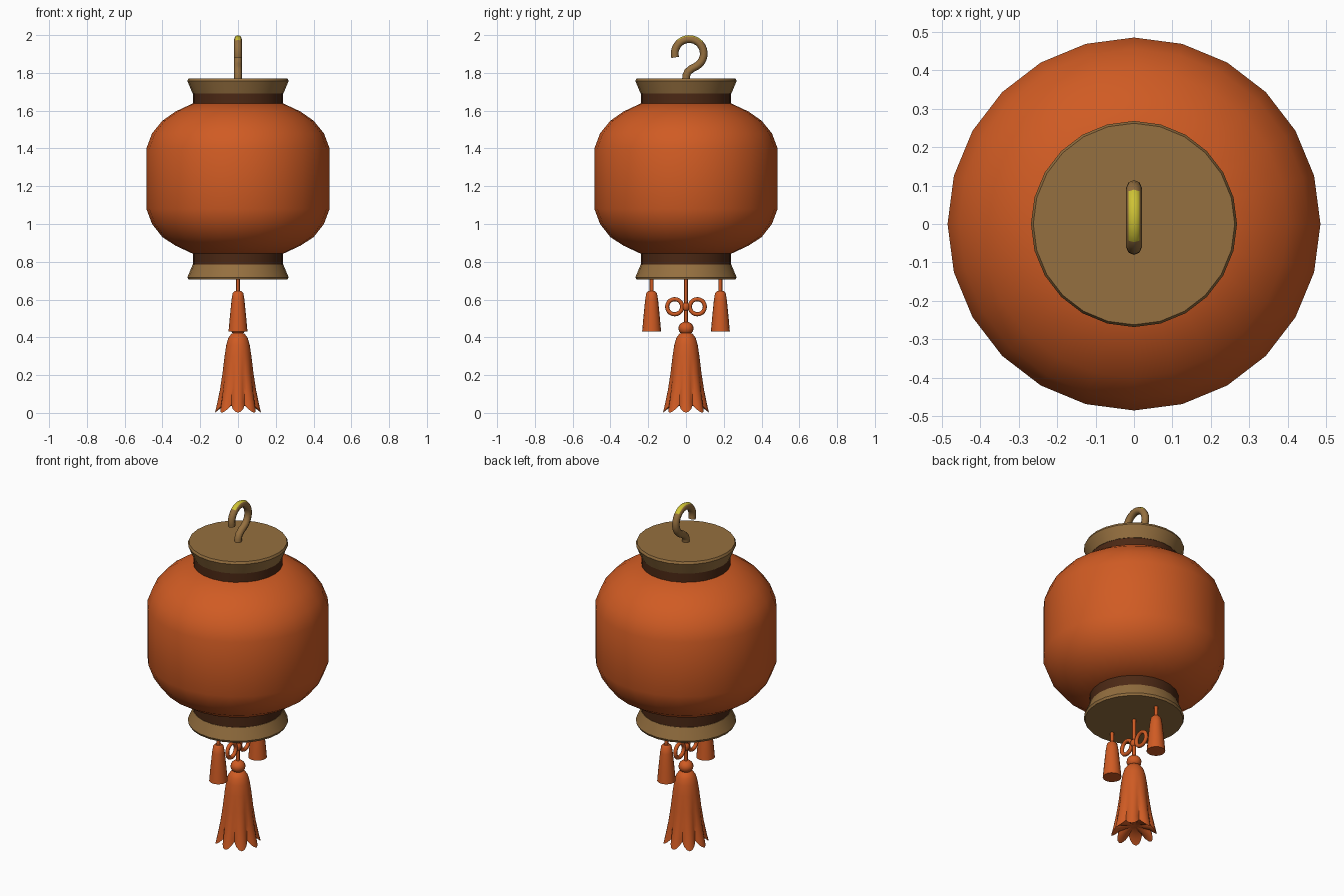
import bpy, bmesh, math
from mathutils import Vector

if "Cube" in bpy.data.objects:
    bpy.data.objects.remove(bpy.data.objects["Cube"])


def mat(name, rgb):
    m = bpy.data.materials.new(name)
    m.diffuse_color = (*rgb, 1)
    m.use_nodes = True
    m.node_tree.nodes["Principled BSDF"].inputs["Base Color"].default_value = m.diffuse_color
    return m


ORANGE = mat("orange_red", (0.63, 0.105, 0.017))
BRASS = mat("aged_brass", (0.30, 0.16, 0.05))
DARK = mat("dark_brown", (0.07, 0.021, 0.007))
YELLOW = mat("polished_yellow", (0.62, 0.54, 0.035))


def finish(name, bm, mats, angle=40):
    bmesh.ops.recalc_face_normals(bm, faces=bm.faces)
    me = bpy.data.meshes.new(name)
    bm.to_mesh(me)
    bm.free()
    for m in mats:
        me.materials.append(m)
    for p in me.polygons:
        p.use_smooth = True
    me.set_sharp_from_angle(angle=math.radians(angle))
    ob = bpy.data.objects.new(name, me)
    bpy.context.collection.objects.link(ob)
    return ob


def skin(bm, rings, closed=False):
    """Bridge rings of points into a tube, capping the ends if open."""
    vs = [[bm.verts.new(p) for p in r] for r in rings]
    n = len(vs[0])
    pairs = list(zip(vs, vs[1:])) + ([(vs[-1], vs[0])] if closed else [])
    for a, b in pairs:
        for i in range(n):
            j = (i + 1) % n
            bm.faces.new((a[i], a[j], b[j], b[i]))
    if not closed:
        bm.faces.new(vs[0])
        bm.faces.new(vs[-1])


def lathe(name, profile, m, sides=24, y=0.0, lobes=0, angle=40):
    """Profile rows: radius, z, optional scallop amount."""
    bm = bmesh.new()
    rings = []
    for row in profile:
        r, z = row[:2]
        s = row[2] if len(row) > 2 else 0
        ring = []
        for i in range(sides):
            t = 2 * math.pi * i / sides
            w = abs(math.cos(lobes * t / 2)) - 1 if lobes else 0
            ring.append(((r + s * w) * math.cos(t), y + (r + s * w) * math.sin(t), z - s * w * 1.2))
        rings.append(ring)
    skin(bm, rings)
    return finish(name, bm, [m], angle)


def tube(bm, path, rad, sides=8, closed=False):
    """Round tube along a path of (y, z) points in the plane x = 0."""
    n = len(path)
    rings = []
    for k, (y, z) in enumerate(path):
        a = path[(k - 1) % n] if closed else path[max(k - 1, 0)]
        b = path[(k + 1) % n] if closed else path[min(k + 1, n - 1)]
        t = Vector((0, b[0] - a[0], b[1] - a[1])).normalized()
        u, v = Vector((1, 0, 0)), Vector((0, -t.z, t.y))
        rings.append([Vector((0, y, z)) + rad * (u * math.cos(q) + v * math.sin(q))
                      for q in (2 * math.pi * i / sides for i in range(sides))])
    skin(bm, rings, closed)


# Paper lantern body
lathe("lantern_body", [(0.24, 0.843), (0.33, 0.885), (0.40, 0.93), (0.455, 1.0), (0.485, 1.08),
                       (0.485, 1.40), (0.455, 1.48), (0.40, 1.547), (0.33, 1.596), (0.24, 1.638)], ORANGE)

# Neck bands and flared caps, mirrored about the body's middle
for label, f in (("top", lambda z: z), ("bottom", lambda z: 2.475 - z)):
    lathe(label + "_neck", [(0.238, f(1.62)), (0.238, f(1.695))], DARK)
    lathe(label + "_cap", [(0.24, f(1.69)), (0.268, f(1.757)), (0.262, f(1.77))], BRASS)

# Hanging hook, polished where it bears the load
arc = [math.radians(195 - 255 * i / 20) for i in range(21)]
path = [(0.017 + 0.077 * math.cos(a), 1.902 + 0.077 * math.sin(a)) for a in arc]
path += [(0.030, 1.822), (0.010, 1.806), (0.001, 1.785), (0.0, 1.76)]
bm = bmesh.new()
tube(bm, path, 0.0205)
bmesh.ops.recalc_face_normals(bm, faces=bm.faces)
for fc in bm.faces:
    c = fc.calc_center_median()
    if c.z > 1.955 and fc.normal.z > 0.66 and abs(c.y - 0.017) < 0.064:
        fc.material_index = 1
finish("hook", bm, [BRASS, YELLOW], 50)

# Small side tassels with their cords
for label, s in (("front", -1), ("back", 1)):
    y = 0.182 * s
    lathe(label + "_tassel_cord", [(0.01, 0.63), (0.01, 0.715)], ORANGE, 8, y, angle=50)
    lathe(label + "_tassel", [(0.050, 0.432), (0.044, 0.50), (0.034, 0.60), (0.028, 0.635),
                              (0.018, 0.645)], ORANGE, 16, y)

# Central cord and the two bow loops
lathe("centre_cord", [(0.01, 0.46), (0.01, 0.715)], ORANGE, 8, angle=50)
for label, s in (("front", -1), ("back", 1)):
    bm = bmesh.new()
    tube(bm, [(s * 0.060 + 0.04 * math.cos(a), 0.562 + 0.04 * math.sin(a))
              for a in (2 * math.pi * i / 20 for i in range(20))], 0.011, 8, True)
    finish(label + "_bow_loop", bm, [ORANGE], 60)
lathe("bow_knot", [(0.008, 0.54), (0.018, 0.55), (0.018, 0.574), (0.008, 0.584)], ORANGE, 10, angle=60)

# Knot bead
bm = bmesh.new()
bmesh.ops.create_uvsphere(bm, u_segments=16, v_segments=10, radius=0.04)
for v in bm.verts:
    v.co.z = v.co.z * 0.9 + 0.447
finish("knot_bead", bm, [ORANGE], 60)

# Large tassel with a scalloped, hollowed hem
lathe("large_tassel", [(0.02, 0.05), (0.09, 0.03, 0.015), (0.122, 0.008, 0.03), (0.112, 0.045, 0.022),
                       (0.096, 0.12, 0.012), (0.082, 0.21, 0.006), (0.071, 0.30), (0.062, 0.36),
                       (0.052, 0.395), (0.036, 0.418), (0.02, 0.425)], ORANGE, 48, lobes=8)
# Hem tip reaches the ground
ob = bpy.data.objects["large_tassel"]
low = min(v.co.z for v in ob.data.vertices)
for v in ob.data.vertices:
    if v.co.z < 0.06:
        v.co.z -= low * (1 - v.co.z / 0.06)
